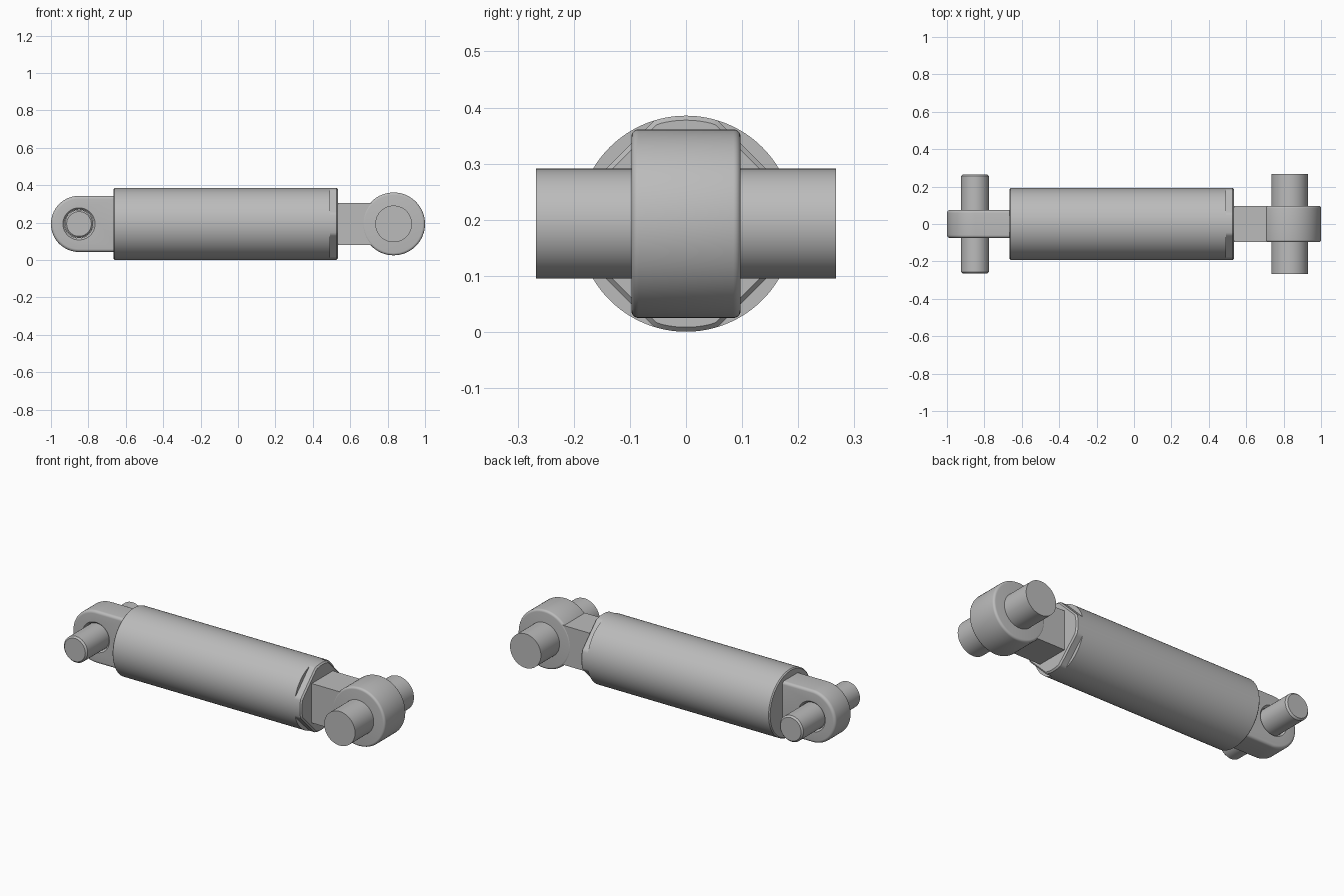
import bpy, bmesh
from math import pi, sin, cos

if "Cube" in bpy.data.objects:
    bpy.data.objects.remove(bpy.data.objects["Cube"], do_unlink=True)

steel = bpy.data.materials.new("steel grey")
steel.use_nodes = True
GREY = (0.5, 0.5, 0.5, 1)
steel.diffuse_color = GREY
steel.node_tree.nodes["Principled BSDF"].inputs["Base Color"].default_value = GREY

AXIS = 0.193      # height of the centre line
R = 0.1925        # barrel radius
SEG = 128


def loft(name, rings):
    """Skin a list of equal-length point rings and cap both ends."""
    bm = bmesh.new()
    rows = [[bm.verts.new(p) for p in ring] for ring in rings]
    n = len(rows[0])
    for a, b in zip(rows, rows[1:]):
        for i in range(n):
            j = (i + 1) % n
            bm.faces.new((a[i], a[j], b[j], b[i]))
    bm.faces.new(rows[0][::-1])
    bm.faces.new(rows[-1])
    bmesh.ops.recalc_face_normals(bm, faces=bm.faces)
    mesh = bpy.data.meshes.new(name)
    bm.to_mesh(mesh)
    bm.free()
    mesh.materials.append(steel)
    obj = bpy.data.objects.new(name, mesh)
    bpy.context.collection.objects.link(obj)
    return obj


def finish(obj):
    bpy.ops.object.select_all(action='DESELECT')
    obj.select_set(True)
    bpy.context.view_layer.objects.active = obj
    bpy.ops.object.shade_smooth_by_angle(angle=pi / 6)


def ring_x(x, radius, flat=None):
    """Circle across x, optionally trimmed by four diagonal flats."""
    pts = []
    for i in range(SEG):
        a = 2 * pi * i / SEG
        r = radius
        if flat:
            r = min(r, flat / cos(a % (pi / 2) - pi / 4))
        pts.append((x, r * cos(a), AXIS + r * sin(a)))
    return pts


def pin(name, x, profile):
    """Round pin along y from (y, radius) steps."""
    return loft(name, [[(x + r * cos(2 * pi * i / 64), y, AXIS + r * sin(2 * pi * i / 64))
                        for i in range(64)] for y, r in profile])


def rounded_steps(half, fillet, steps=5):
    """(y, inset) pairs for a slab with filleted rims."""
    arc = [(half - fillet * (1 - cos(t * pi / 2 / steps)),
            fillet * (1 - sin(t * pi / 2 / steps))) for t in range(steps + 1)]
    # first entry: full inset on the face; last: full outline
    side = [(half - fillet + fillet * cos(t * pi / 2 / steps),
             fillet * (1 - sin(t * pi / 2 / steps))) for t in range(steps + 1)]
    return [(-y, d) for y, d in side] + [(y, d) for y, d in reversed(side)]


# Barrel with a small chamfer at its closed end
finish(loft("barrel", [ring_x(-0.665, R - 0.006), ring_x(-0.659, R), ring_x(0.492, R)]))

# Wrench collar with four flats at the rod end
finish(loft("wrench_collar", [ring_x(0.49, R, 0.17), ring_x(0.527, R, 0.17),
                              ring_x(0.535, R - 0.008, 0.162)]))

# Mounting tab with rounded end and filleted rim
TAB_X = -0.85


def tab_outline(y, inset):
    r = 0.15 - inset
    pts = [(TAB_X + r * cos(a), y, AXIS + r * sin(a))
           for a in (pi / 2 + pi * i / 48 for i in range(49))]
    return pts + [(-0.64, y, AXIS - r), (-0.64, y, AXIS + r)]


tab = loft("mounting_tab", [tab_outline(y, d) for y, d in rounded_steps(0.075, 0.016)])

# Countersunk bore through the tab
bore = pin("bore_cutter", TAB_X, [(-0.1, 0.086), (-0.075, 0.086), (-0.063, 0.076),
                                  (0.063, 0.076), (0.075, 0.086), (0.1, 0.086)])
cut = tab.modifiers.new("bore", 'BOOLEAN')
cut.operation = 'DIFFERENCE'
cut.solver = 'EXACT'
cut.object = bore
bpy.context.view_layer.objects.active = tab
bpy.ops.object.modifier_apply(modifier=cut.name)
bpy.data.objects.remove(bore, do_unlink=True)
finish(tab)

# Chamfered tab pin
finish(pin("tab_pin", TAB_X, [(-0.265, 0.066), (-0.256, 0.075),
                              (0.256, 0.075), (0.265, 0.066)]))

# Square rod neck
loft("rod_neck", [[(x, sy * 0.0955, AXIS + sz * 0.113)
                   for sy, sz in ((-1, -1), (1, -1), (1, 1), (-1, 1))]
                  for x in (0.5, 0.8)])

# Rod eye with filleted rim, and its plain pin
finish(pin("rod_eye", 0.832, [(y, 0.168 - d) for y, d in rounded_steps(0.0975, 0.013)]))
finish(pin("rod_pin", 0.832, [(-0.267, 0.098), (0.267, 0.098)]))
